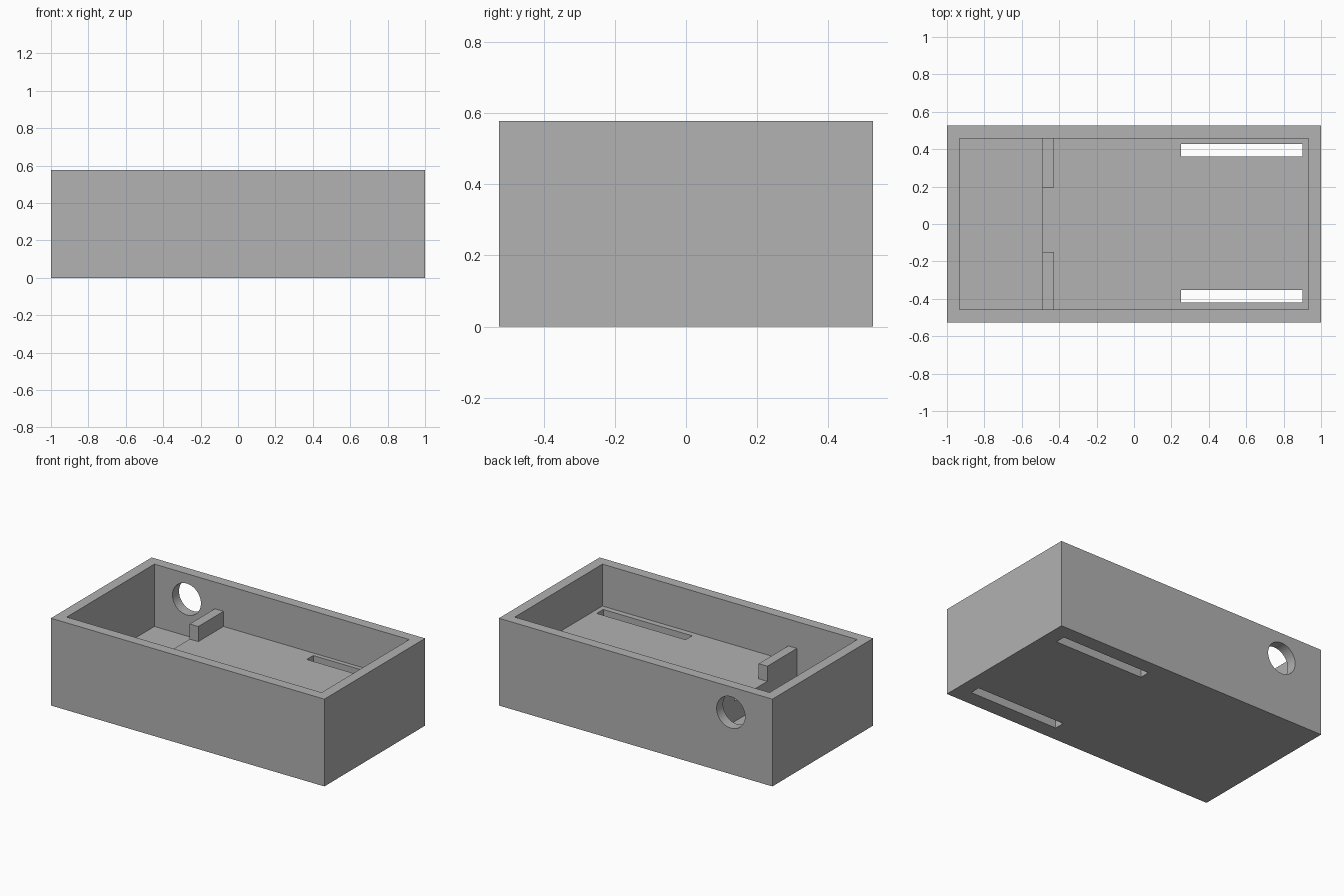
import bpy
import bmesh
from math import radians
from mathutils import Matrix, Vector

cube = bpy.data.objects.get("Cube")
if cube:
    bpy.data.objects.remove(cube, do_unlink=True)

# Overall sizes
HALF_X, HALF_Y, HEIGHT = 1.0, 0.526, 0.577
IN_X, IN_Y = 0.932, 0.458
LOW_FLOOR, HIGH_FLOOR = 0.165, 0.30
STEP_X = -0.49

grey = bpy.data.materials.new("plain_grey")
grey.use_nodes = True
grey.diffuse_color = (0.445, 0.445, 0.445, 1)
grey.node_tree.nodes["Principled BSDF"].inputs["Base Color"].default_value = grey.diffuse_color


def finish(name, bm):
    bmesh.ops.recalc_face_normals(bm, faces=bm.faces)
    mesh = bpy.data.meshes.new(name)
    bm.to_mesh(mesh)
    bm.free()
    mesh.materials.append(grey)
    obj = bpy.data.objects.new(name, mesh)
    bpy.context.collection.objects.link(obj)
    return obj


def box(name, low, high):
    low, high = Vector(low), Vector(high)
    bm = bmesh.new()
    place = Matrix.Translation((low + high) / 2) @ Matrix.Diagonal((high - low).to_4d())
    bmesh.ops.create_cube(bm, size=1, matrix=place)
    return finish(name, bm)


def prism(name, profile, y0, y1):
    """Extrude an x-z outline along y."""
    bm = bmesh.new()
    face = bm.faces.new([bm.verts.new((x, y0, z)) for x, z in profile])
    out = bmesh.ops.extrude_face_region(bm, geom=[face])
    moved = [v for v in out["geom"] if isinstance(v, bmesh.types.BMVert)]
    bmesh.ops.translate(bm, verts=moved, vec=(0, y1 - y0, 0))
    return finish(name, bm)


def cut(target, cutter):
    cutter.hide_render = True
    mod = target.modifiers.new(cutter.name, "BOOLEAN")
    mod.operation = "DIFFERENCE"
    mod.solver = "EXACT"
    mod.object = cutter
    bpy.context.view_layer.objects.active = target
    bpy.ops.object.modifier_apply(modifier=mod.name)
    bpy.data.objects.remove(cutter, do_unlink=True)


# Outer case
case = box("case", (-HALF_X, -HALF_Y, 0), (HALF_X, HALF_Y, HEIGHT))

# Open cavity with a stepped floor
cavity = [(-IN_X, LOW_FLOOR), (STEP_X, LOW_FLOOR), (STEP_X, HIGH_FLOOR),
          (IN_X, HIGH_FLOOR), (IN_X, 0.7), (-IN_X, 0.7)]
cut(case, prism("cavity_cutter", cavity, -IN_Y, IN_Y))

# Long slots through the raised floor
for y in (-0.387, 0.395):
    cut(case, box("slot_cutter", (0.25, y - 0.034, -0.1), (0.9, y + 0.034, 0.4)))

# Round cable hole in the back wall
bm = bmesh.new()
bmesh.ops.create_cone(bm, cap_ends=True, segments=48, radius1=0.104, radius2=0.104, depth=0.2,
                      matrix=Matrix.Translation((-0.696, 0.5, 0.408)) @ Matrix.Rotation(radians(90), 4, "X"))
cut(case, finish("hole_cutter", bm))

# Retaining tabs along the step
box("back_tab", (STEP_X, 0.195, HIGH_FLOOR), (-0.427, IN_Y, 0.4))
box("front_tab", (STEP_X, -IN_Y, HIGH_FLOOR), (-0.427, -0.15, 0.4))

# Smooth only the hole wall, keep the rest crisp
bpy.ops.object.select_all(action="DESELECT")
case.select_set(True)
bpy.context.view_layer.objects.active = case
bpy.ops.object.shade_smooth_by_angle(angle=radians(30))
